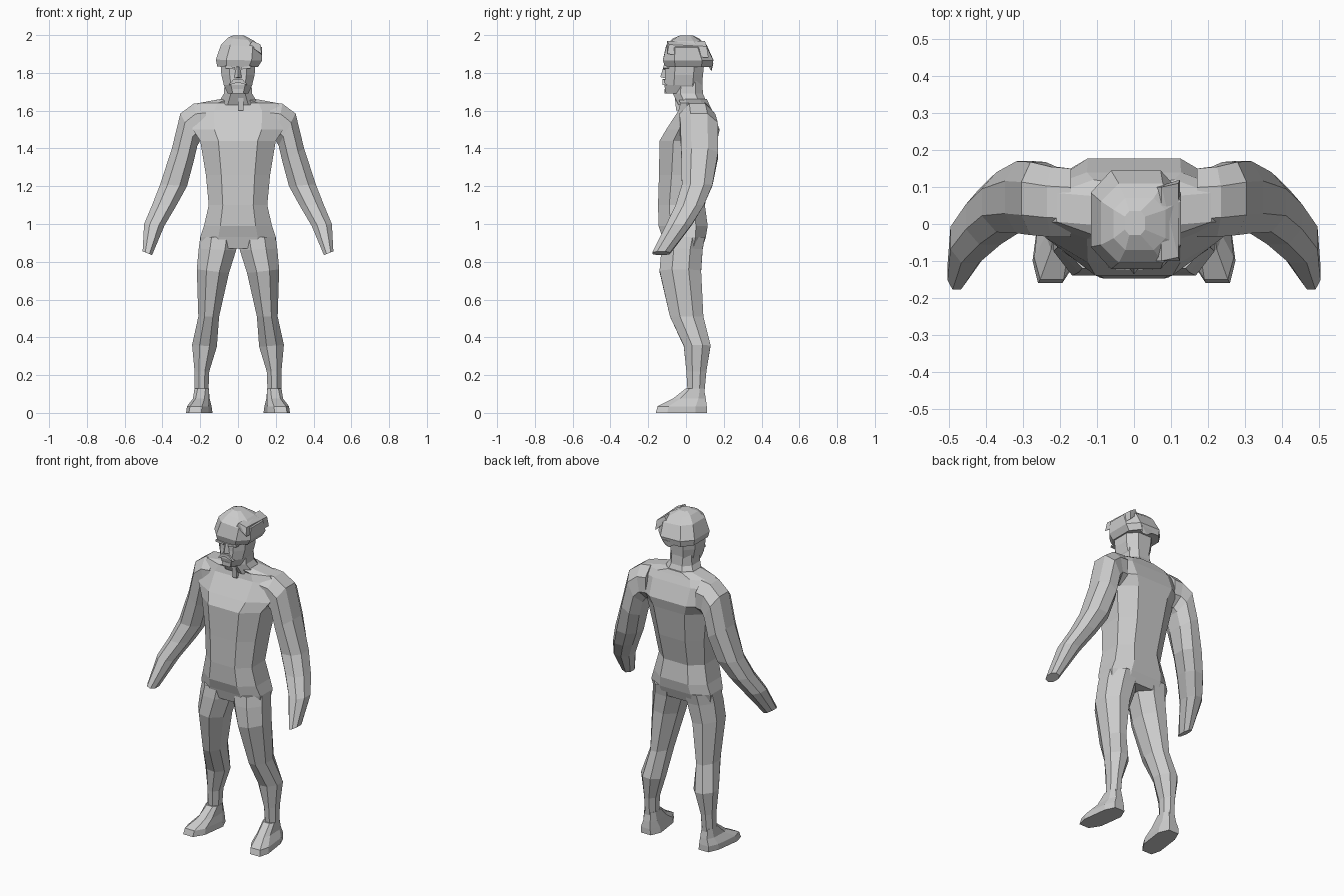
import bpy, bmesh
from mathutils import Vector

grey = bpy.data.materials.new("plain grey")
grey.diffuse_color = (0.6, 0.6, 0.6, 1)


def finish(name, bm):
    bmesh.ops.recalc_face_normals(bm, faces=bm.faces)
    mesh = bpy.data.meshes.new(name)
    bm.to_mesh(mesh)
    bm.free()
    mesh.materials.append(grey)
    obj = bpy.data.objects.new(name, mesh)
    bpy.context.collection.objects.link(obj)
    return obj


def loft(name, rings, flat=0.5, side=1, shear=0):
    """Eight-sided skin through rings of (x, z of one edge), (x, z of other edge), front y, back y."""
    bm = bmesh.new()
    f = flat
    outline = [(-f, -1), (f, -1), (1, -f), (1, f), (f, 1), (-f, 1), (-1, f), (-1, -f)]
    loops = []
    for (xa, za), (xb, zb), y0, y1 in rings:
        loop = []
        for u, v in outline:
            t = (u + 1) / 2
            y = y0 + (y1 - y0) * (v + 1) / 2
            x = xa + (xb - xa) * t - shear * min(y, 0) * max(0, 1 - 5 * za)
            loop.append(bm.verts.new((side * x, y, za + (zb - za) * t)))
        loops.append(loop)
    for a, b in zip(loops, loops[1:]):
        for i in range(8):
            j = (i + 1) % 8
            bm.faces.new((a[i], a[j], b[j], b[i]))
    bm.faces.new(loops[0])
    bm.faces.new(loops[-1])
    return finish(name, bm)


def level(rows):
    """Symmetric level rings from half width, height, front y, back y."""
    return [((-w, z), (w, z), a, b) for w, z, a, b in rows]


def solid(name, points):
    """Convex hull of a few points, for small facial parts."""
    bm = bmesh.new()
    for p in points:
        bm.verts.new(Vector(p))
    bmesh.ops.convex_hull(bm, input=bm.verts)
    return finish(name, bm)


# Torso with flat chest and sloping upper chest
loft("torso", level([
    (0.19, 0.87, -0.11, 0.085), (0.2, 0.93, -0.125, 0.105), (0.18, 0.99, -0.145, 0.115),
    (0.155, 1.1, -0.148, 0.1), (0.17, 1.26, -0.143, 0.135), (0.2, 1.44, -0.14, 0.165),
    (0.24, 1.5, -0.105, 0.178), (0.245, 1.6, -0.04, 0.14), (0.21, 1.64, -0.03, 0.12),
    (0.09, 1.662, -0.04, 0.11)]), 0.52)

# Neck, head
loft("neck", level([(0.11, 1.63, -0.04, 0.115), (0.075, 1.69, -0.07, 0.09),
                    (0.07, 1.76, -0.06, 0.085)]))
loft("head", level([
    (0.055, 1.69, -0.105, 0.06), (0.075, 1.735, -0.115, 0.085), (0.088, 1.79, -0.11, 0.09),
    (0.092, 1.84, -0.11, 0.095), (0.09, 1.9, -0.1, 0.1)]))
solid("nose", [(-0.012, -0.105, 1.835), (0.012, -0.105, 1.835), (-0.025, -0.105, 1.77),
               (0.025, -0.105, 1.77), (0, -0.136, 1.778), (0, -0.12, 1.83)])
for s in (-1, 1):
    solid("brow", [(s * x, y, z) for x, z in ((0.015, 1.83), (0.068, 1.838), (0.07, 1.825), (0.015, 1.818))
                   for y in (-0.09, -0.118)])
    solid("moustache", [(s * x, y, z) for x, z in ((0, 1.768), (0.025, 1.765), (0.05, 1.735), (0, 1.75))
                        for y in (-0.1, -0.124)])
solid("chin", [(x, y, z) for x, z in ((-0.03, 1.715), (0.03, 1.715), (0.025, 1.69), (-0.025, 1.69))
               for y in (-0.08, -0.113)])

# Soft cap, fuller and drooping on one side
loft("cap", [
    ((-0.095, 1.835), (0.095, 1.835), -0.105, 0.115),
    ((-0.11, 1.835), (0.105, 1.83), -0.112, 0.138),
    ((-0.117, 1.87), (0.127, 1.865), -0.122, 0.145),
    ((-0.09, 1.95), (0.127, 1.935), -0.105, 0.11),
    ((-0.055, 1.985), (0.085, 1.97), -0.07, 0.07),
    ((-0.025, 1.999), (0.03, 1.999), -0.03, 0.035)], 0.55)
solid("cap_fold", [(x, y, z) for x, y, z in (
    (0.06, -0.1, 1.945), (0.075, -0.1, 1.97), (0.12, -0.09, 1.95), (0.125, -0.1, 1.9),
    (0.06, 0.1, 1.945), (0.075, 0.1, 1.97), (0.12, 0.11, 1.94), (0.125, 0.12, 1.88))])
solid("cap_tail", [(-0.05, 0.1, 1.87), (0.06, 0.1, 1.87), (-0.04, 0.14, 1.85),
                   (0.06, 0.145, 1.85), (0.02, 0.135, 1.81), (0.05, 0.13, 1.815)])

# Collar flap
solid("collar_flap", [(x, y, z) for x in (0, 0.028) for y, z in
                      ((-0.06, 1.68), (-0.04, 1.68), (-0.052, 1.6), (-0.03, 1.6))])

arm = [
    ((0.17, 1.44), (0.17, 1.645), -0.035, 0.15),
    ((0.2, 1.44), (0.235, 1.637), -0.035, 0.155),
    ((0.215, 1.415), (0.305, 1.585), -0.03, 0.168),
    ((0.235, 1.33), (0.35, 1.4), -0.025, 0.17),
    ((0.27, 1.2), (0.412, 1.21), -0.022, 0.14),
    ((0.325, 1.1), (0.455, 1.1), -0.055, 0.095),
    ((0.39, 0.99), (0.497, 1.0), -0.105, 0.03),
    ((0.455, 0.835), (0.505, 0.855), -0.178, -0.085)]
leg = [
    ((0.0, 0.93), (0.2, 0.93), -0.12, 0.1),
    ((0.01, 0.86), (0.208, 0.87), -0.13, 0.088),
    ((0.048, 0.74), (0.218, 0.76), -0.14, 0.08),
    ((0.1, 0.51), (0.21, 0.51), -0.085, 0.092),
    ((0.112, 0.35), (0.243, 0.36), -0.012, 0.13),
    ((0.152, 0.22), (0.23, 0.22), 0.002, 0.108),
    ((0.158, 0.08), (0.23, 0.08), 0.01, 0.095)]
foot = [
    ((0.155, 0.13), (0.23, 0.13), 0.0, 0.095),
    ((0.15, 0.075), (0.235, 0.075), -0.07, 0.105),
    ((0.14, 0.035), (0.255, 0.035), -0.15, 0.11),
    ((0.135, 0.0), (0.255, 0.0), -0.16, 0.11)]
for s, tag in ((-1, "right"), (1, "left")):
    loft(tag + "_arm", arm, 0.45, s)
    loft(tag + "_leg", leg, 0.4, s)
    loft(tag + "_foot", foot, 0.55, s, shear=0.2)
